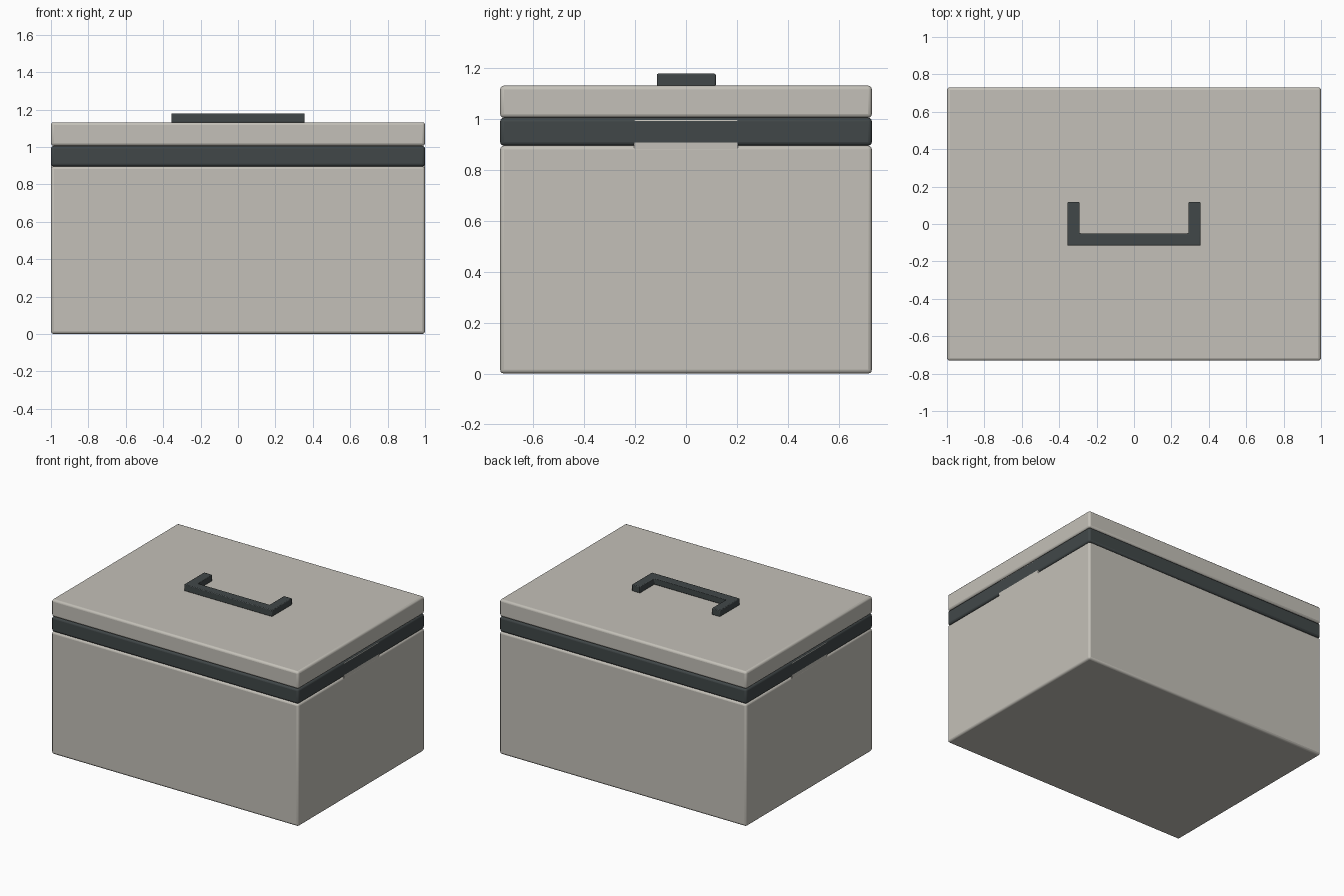
import bpy, bmesh

if "Cube" in bpy.data.objects:
    bpy.data.objects.remove(bpy.data.objects["Cube"])


def material(name, rgb):
    m = bpy.data.materials.new(name)
    m.diffuse_color = (*rgb, 1)
    m.use_nodes = True
    m.node_tree.nodes["Principled BSDF"].inputs["Base Color"].default_value = m.diffuse_color
    return m


BEIGE = material("warm grey", (0.55, 0.53, 0.48))
DARK = material("dark slate", (0.053, 0.064, 0.066))


def finish(name, bm, mat, bevel, segments):
    bmesh.ops.recalc_face_normals(bm, faces=bm.faces)
    me = bpy.data.meshes.new(name)
    bm.to_mesh(me)
    bm.free()
    me.materials.append(mat)
    ob = bpy.data.objects.new(name, me)
    bpy.context.collection.objects.link(ob)
    mod = ob.modifiers.new("rounded edges", 'BEVEL')
    mod.width, mod.segments = bevel, segments
    mod.limit_method = 'ANGLE'
    bpy.ops.object.select_all(action='DESELECT')
    ob.select_set(True)
    bpy.context.view_layer.objects.active = ob
    bpy.ops.object.shade_smooth_by_angle(angle=0.6)
    return ob


def box(name, lo, hi, mat, bevel=0.015, segments=3):
    bm = bmesh.new()
    bmesh.ops.create_cube(bm, size=1)
    for v in bm.verts:
        v.co = [(a + b) / 2 + c * (b - a) for a, b, c in zip(lo, hi, v.co)]
    return finish(name, bm, mat, bevel, segments)


# Stacked case: body, dark seam band and lid
W, D = 1.0, 0.731
for name, z0, z1, mat in (("body", 0, 0.896, BEIGE),
                          ("seam_band", 0.896, 1.006, DARK),
                          ("lid", 1.006, 1.132, BEIGE)):
    box(name, (-W, -D, z0), (W, D, z1), mat)

# Side latch plates, almost flush with the case sides
for side, s in (("right", 1), ("left", -1)):
    x0, x1 = sorted((s * 0.94, s * 0.9995))
    box(side + "_latch_plate", (x0, -0.205, 0.8), (x1, 0.205, 0.998), BEIGE, 0.004, 2)

# U-shaped handle lying on the lid
outline = [(-0.356, 0.117), (-0.356, -0.115), (0.356, -0.115), (0.356, 0.117),
           (0.291, 0.117), (0.291, -0.05), (-0.291, -0.05), (-0.291, 0.117)]
bm = bmesh.new()
face = bm.faces.new([bm.verts.new((x, y, 1.13)) for x, y in outline])
top = bmesh.ops.extrude_face_region(bm, geom=[face])["geom"]
bmesh.ops.translate(bm, vec=(0, 0, 0.049),
                    verts=[g for g in top if isinstance(g, bmesh.types.BMVert)])
finish("handle", bm, DARK, 0.005, 2)
